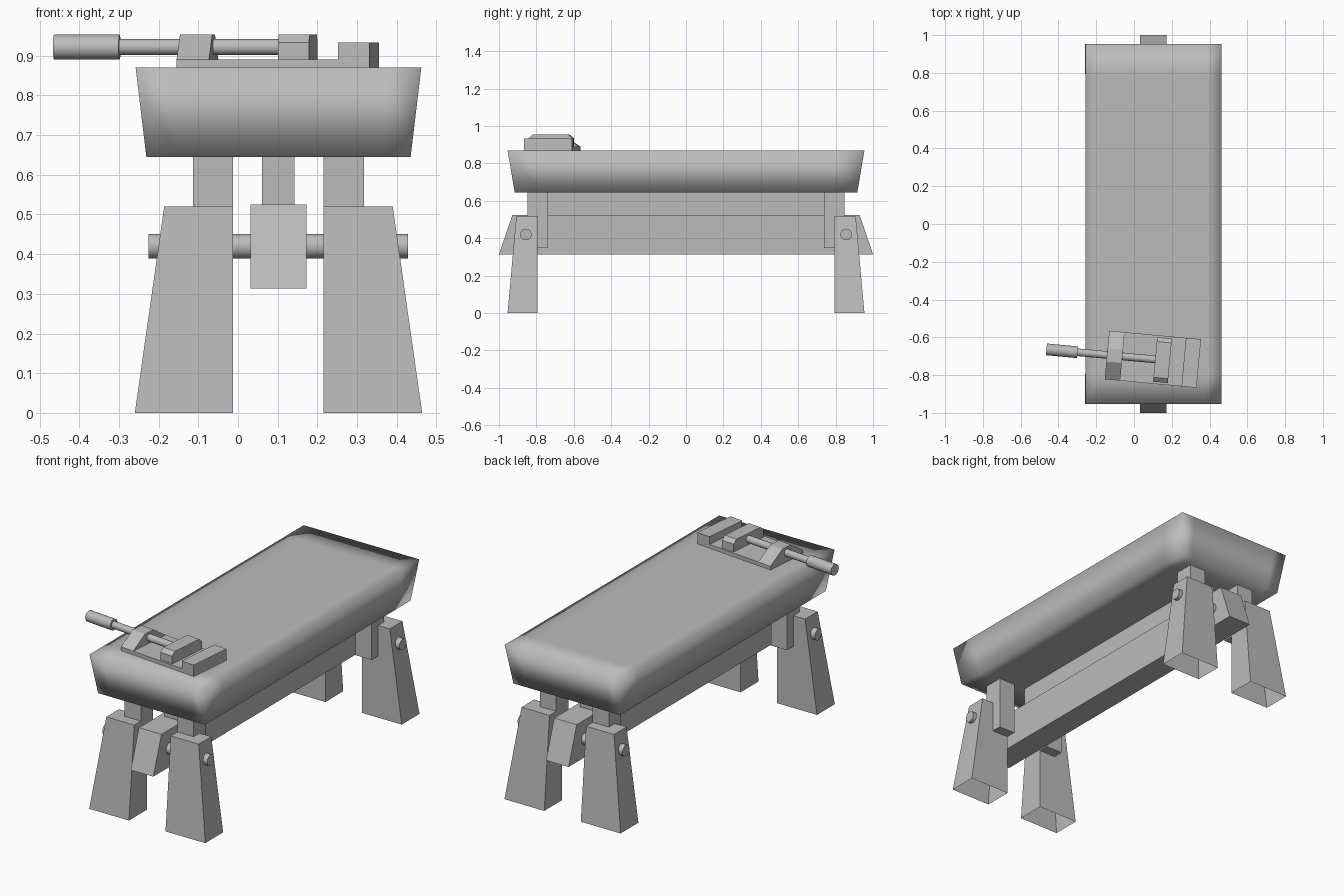
import bpy, bmesh, math
from mathutils import Matrix, Vector

if "Cube" in bpy.data.objects:
    bpy.data.objects.remove(bpy.data.objects["Cube"])

CX = 0.102  # centre line of the bench
grey = bpy.data.materials.new("grey")
grey.diffuse_color = (0.5, 0.5, 0.5, 1)
grey.use_nodes = True
grey.node_tree.nodes["Principled BSDF"].inputs["Base Color"].default_value = grey.diffuse_color


def finish(bm, name, matrix=None, open_bottom=False):
    if matrix:
        bm.transform(matrix)
    bmesh.ops.recalc_face_normals(bm, faces=bm.faces[:])
    if open_bottom:
        low = [f for f in bm.faces if f.normal.z < -0.9]
        bmesh.ops.delete(bm, geom=low, context='FACES')
    me = bpy.data.meshes.new(name)
    bm.to_mesh(me)
    bm.free()
    me.materials.append(grey)
    ob = bpy.data.objects.new(name, me)
    bpy.context.collection.objects.link(ob)
    return ob


def prism(name, bottom, top, z0, z1, matrix=None, open_bottom=False):
    """Block between two rectangles (x0, x1, y0, y1) at z0 and z1."""
    bm = bmesh.new()
    rings = []
    for (x0, x1, y0, y1), z in ((bottom, z0), (top, z1)):
        rings.append([bm.verts.new((x, y, z)) for x, y in
                      ((x0, y0), (x1, y0), (x1, y1), (x0, y1))])
    a, b = rings
    bm.faces.new(a)
    bm.faces.new(b)
    for i in range(4):
        j = (i + 1) % 4
        bm.faces.new((a[i], a[j], b[j], b[i]))
    return finish(bm, name, matrix, open_bottom)


def profile_x(name, pts, x0, x1, matrix=None):
    """Extrude a (y, z) outline along x."""
    bm = bmesh.new()
    a = [bm.verts.new((x0, y, z)) for y, z in pts]
    f = bm.faces.new(a)
    ext = bmesh.ops.extrude_face_region(bm, geom=[f])
    verts = [v for v in ext["geom"] if isinstance(v, bmesh.types.BMVert)]
    bmesh.ops.translate(bm, verts=verts, vec=(x1 - x0, 0, 0))
    return finish(bm, name, matrix)


def rod_x(name, x0, x1, y, z, r, matrix=None):
    bm = bmesh.new()
    bmesh.ops.create_cone(bm, cap_ends=True, segments=20, radius1=r, radius2=r, depth=x1 - x0)
    bm.transform(Matrix.Translation(((x0 + x1) / 2, y, z)) @ Matrix.Rotation(math.pi / 2, 4, 'Y'))
    ob = finish(bm, name, matrix)
    for p in ob.data.polygons:
        p.use_smooth = len(p.vertices) == 4


# worktop: tapered slab with edge loops, softly shaded
bm = bmesh.new()
bmesh.ops.create_cube(bm, size=1)
bm.transform(Matrix.Translation((0, 0, 0.7575)) @ Matrix.Diagonal((0.72, 1.908, 0.225, 1)))
for axis, d in ((0, 0.28), (1, 0.80)):
    for s in (-1, 1):
        n = Vector((0, 0, 0))
        n[axis] = 1
        bmesh.ops.bisect_plane(bm, geom=bm.verts[:] + bm.edges[:] + bm.faces[:],
                               plane_co=n * d * s, plane_no=n)
for v in bm.verts:
    if v.co.z < 0.7:
        v.co.x *= 0.925
        v.co.y *= 0.96
top = finish(bm, "worktop", Matrix.Translation((CX, 0, 0)))
for p in top.data.polygons:
    p.use_smooth = True

# legs with inner posts; the outer sides slope
for sy, end in ((-1, "front"), (1, "back")):
    for sx, side in ((-1, "left"), (1, "right")):
        def rect(x0, x1, y0, y1):
            xs = sorted((CX + sx * x0, CX + sx * x1))
            ys = sorted((sy * y0, sy * y1))
            return (*xs, *ys)
        prism(f"{end}_{side}_leg", rect(0.114, 0.362, 0.795, 0.954),
              rect(0.114, 0.288, 0.795, 0.907), 0, 0.52, open_bottom=True)
        post = rect(0.114, 0.215, 0.738, 0.848)
        prism(f"{end}_{side}_post", post, post, 0.347, 0.66)
    # cross rod through the leg pair
    rod_x(f"{end}_cross_rod", CX - 0.327, CX + 0.327, sy * 0.856, 0.42, 0.031)

# long beam with sloping ends, and the web joining it to the worktop
prism("beam", (CX - 0.07, CX + 0.07, -1, 1), (CX - 0.07, CX + 0.07, -0.928, 0.928), 0.314, 0.525)
web = (CX - 0.041, CX + 0.041, -0.74, 0.74)
prism("beam_web", web, web, 0.52, 0.65)

# vise, turned slightly on the worktop
M = Matrix.Translation((0.10, -0.716, 0)) @ Matrix.Rotation(math.radians(-5.3), 4, 'Z')
base = (-0.244, 0.244, -0.129, 0.129)
prism("vise_base", base, base, 0.865, 0.891, M)
jaw = (0.164, 0.244, -0.129, 0.129)
prism("vise_fixed_jaw", jaw, jaw, 0.88, 0.934, M)
profile_x("vise_sliding_jaw", [(-0.118, 0.885), (0.118, 0.885), (0.118, 0.934), (0.095, 0.954),
                               (-0.095, 0.954), (-0.118, 0.934)], 0.012, 0.09, M)
profile_x("vise_rod_bracket", [(-0.129, 0.89), (0.129, 0.89), (0.035, 0.954), (-0.035, 0.954)],
          -0.244, -0.162, M)
rod_x("vise_rod", -0.41, 0.03, 0, 0.922, 0.02, M)
rod_x("vise_handle", -0.566, -0.40, 0, 0.922, 0.031, M)
